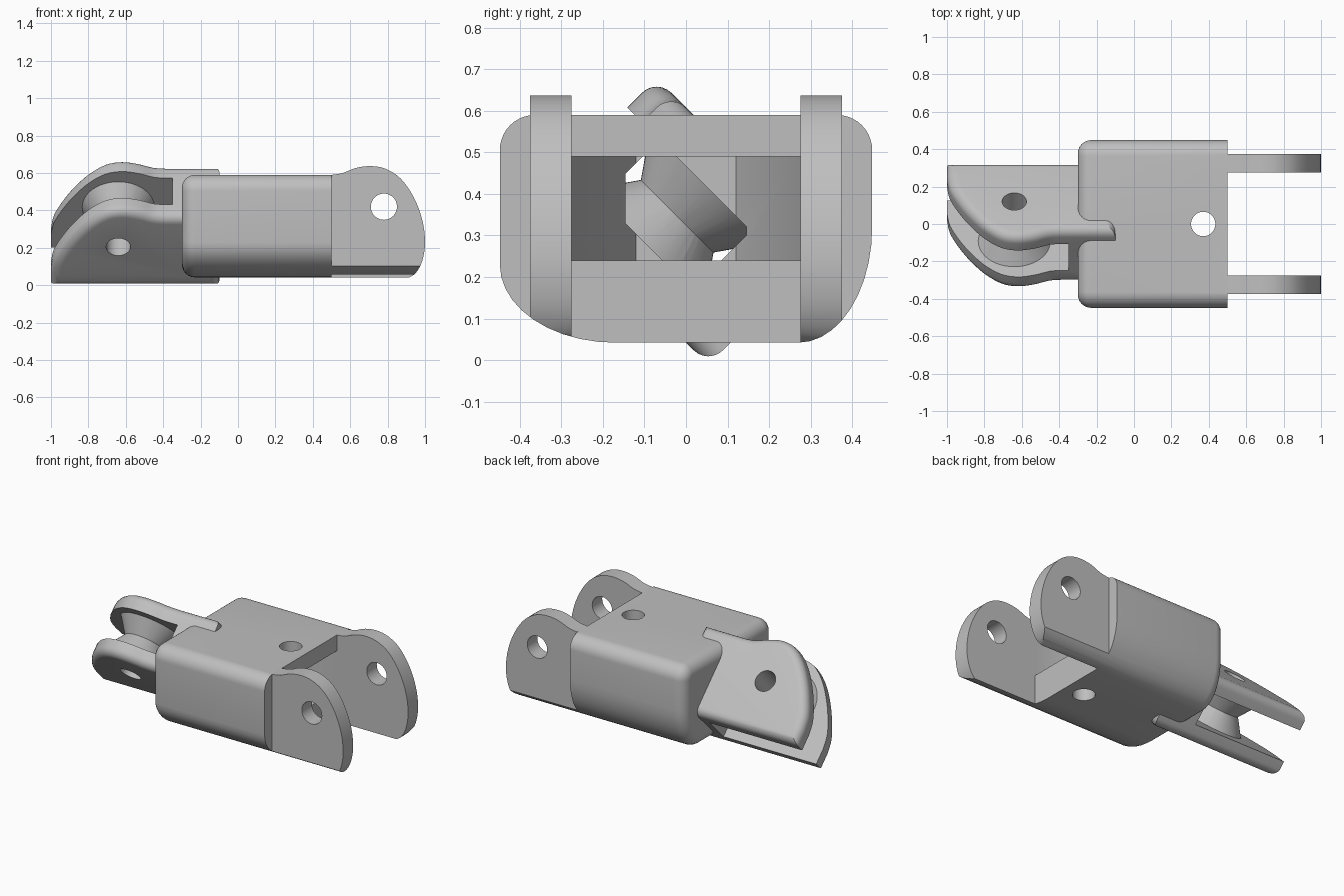
import bpy, bmesh
from math import radians, pi, cos, sin
from mathutils import Matrix, Vector

cube = bpy.data.objects.get("Cube")
if cube:
    bpy.data.objects.remove(cube, do_unlink=True)

grey = bpy.data.materials.new("plain_grey")
grey.use_nodes = True
grey.diffuse_color = (0.52, 0.52, 0.52, 1)
grey.node_tree.nodes["Principled BSDF"].inputs["Base Color"].default_value = (0.52, 0.52, 0.52, 1)

# Working frames: profile plane plus extrusion axis
FLAT = Matrix()
SIDE = Matrix.Rotation(radians(90), 4, 'X')                      # (x, z) along -y
END = Matrix(((0, 0, 1, 0), (1, 0, 0, 0), (0, 1, 0, 0), (0, 0, 0, 1)))  # (y, z) along x
FORK = Matrix.Translation((0, 0, 0.325)) @ Matrix.Rotation(radians(-45), 4, 'X')


def finish(bm, name, frame):
    bmesh.ops.recalc_face_normals(bm, faces=bm.faces)
    bm.transform(frame)
    mesh = bpy.data.meshes.new(name)
    bm.to_mesh(mesh)
    bm.free()
    mesh.materials.append(grey)
    obj = bpy.data.objects.new(name, mesh)
    bpy.context.collection.objects.link(obj)
    return obj


def prism(name, points, low, high, frame=FLAT, round_at=None, radius=0.05):
    """Extrude a profile; optionally round the rim of one end."""
    bm = bmesh.new()
    base = bm.faces.new([bm.verts.new((a, b, low)) for a, b in points])
    grown = bmesh.ops.extrude_face_region(bm, geom=[base], use_keep_orig=True)
    for item in grown["geom"]:
        if isinstance(item, bmesh.types.BMVert):
            item.co.z = high
    bmesh.ops.recalc_face_normals(bm, faces=bm.faces)
    if round_at is not None:
        rim = [e for e in bm.edges if all(abs(v.co.z - round_at) < 1e-5 for v in e.verts)]
        bmesh.ops.bevel(bm, geom=rim, offset=radius, segments=6, profile=0.5,
                        affect='EDGES', clamp_overlap=True)
    return finish(bm, name, frame)


def cone(name, center, r1, r2, depth, frame=FLAT):
    bm = bmesh.new()
    bmesh.ops.create_cone(bm, cap_ends=True, segments=48, radius1=r1, radius2=r2,
                          depth=depth, matrix=Matrix.Translation(center))
    return finish(bm, name, frame)


def combine(target, tool, operation):
    mod = target.modifiers.new("combine", 'BOOLEAN')
    mod.operation, mod.solver, mod.object = operation, 'EXACT', tool
    bpy.context.view_layer.update()
    graph = bpy.context.evaluated_depsgraph_get()
    mesh = bpy.data.meshes.new_from_object(target.evaluated_get(graph))
    target.modifiers.clear()
    target.data = mesh
    bpy.data.objects.remove(tool, do_unlink=True)


def spline(points, steps=4):
    """Smooth curve through the points."""
    pts = [Vector(p) for p in points]
    pts = [pts[0]] + pts + [pts[-1]]
    out = []
    for a, b, c, d in zip(pts, pts[1:], pts[2:], pts[3:]):
        for i in range(steps):
            t = i / steps
            out.append(tuple(0.5 * (2 * b + (c - a) * t + (2 * a - 5 * b + 4 * c - d) * t ** 2
                                    + (3 * b - a - 3 * c + d) * t ** 3)))
    return out + [tuple(points[-1])]


def corner(cy, cz, ry, rz, start):
    """Quarter ellipse, counter-clockwise from the start angle."""
    angles = [radians(start) + pi / 2 * i / 10 for i in range(11)]
    return [(cy + ry * cos(a), cz + rz * sin(a)) for a in angles]


bottom = corner(-0.17, 0.23, 0.278, 0.188, 180) + corner(0.27, 0.32, 0.178, 0.278, 270)
section = bottom + corner(0.363, 0.505, 0.085, 0.085, 0) + corner(-0.363, 0.505, 0.085, 0.085, 90)

# Housing with a rounded closed end
link = prism("link_body", section, -0.3, 0.5, END, round_at=-0.3, radius=0.07)

# Pair of side lugs, trimmed underneath to the housing section
lug = spline([(0.5, 0.59), (0.56, 0.6), (0.63, 0.627), (0.71, 0.637), (0.79, 0.622),
              (0.87, 0.57), (0.94, 0.47), (0.985, 0.35), (1, 0.23), (0.985, 0.13),
              (0.95, 0.065), (0.91, 0.04)]) + [(0.3, 0.04), (0.3, 0.55), (0.5, 0.55)]
for side in (-1, 1):
    low, high = sorted((side * 0.275, side * 0.375))
    ear = prism("side_lug", lug, low, high, SIDE)
    trim = prism("lug_trim", bottom + [(0.448, 0.8), (-0.448, 0.8)], 0.2, 1.1, END)
    combine(ear, trim, 'INTERSECT')
    combine(link, ear, 'UNION')

# Tilted fork: two plates with rounded outer rims, and a web between them
plate = spline([(-1, 0.18), (-0.985, 0.09), (-0.94, -0.01), (-0.88, -0.11), (-0.8, -0.21),
                (-0.71, -0.28), (-0.62, -0.3), (-0.53, -0.285), (-0.45, -0.257),
                (-0.38, -0.25)]) + [(-0.1, -0.25), (-0.1, 0.276), (-1, 0.276)]
for side in (-1, 1):
    low, high = sorted((side * 0.1, side * 0.2))
    cheek = prism("fork_plate", plate, low, high, FORK, round_at=side * 0.2, radius=0.05)
    combine(link, cheek, 'UNION')
web = prism("fork_web", [(-0.35, -0.25), (-0.22, -0.25), (-0.22, 0.276), (-0.35, 0.276)],
            -0.11, 0.11, FORK)
combine(link, web, 'UNION')

# Waisted spool between the plates
combine(link, cone("spool_lower", (-0.64, -0.03, -0.0525), 0.2, 0.12, 0.115, FORK), 'UNION')
combine(link, cone("spool_upper", (-0.64, -0.03, 0.0525), 0.12, 0.2, 0.115, FORK), 'UNION')

# Tapered inner channel and its opening into the fork
channel = [(0.6, -0.275), (0.6, 0.275), (0.1, 0.275), (-0.2, 0.12), (-0.2, -0.12), (0.1, -0.275)]
combine(link, prism("channel", channel, 0.24, 0.49), 'DIFFERENCE')
window = [(-0.37, -0.19), (-0.15, -0.19), (-0.15, 0.12), (-0.37, 0.12)]
combine(link, prism("window", window, -0.1, 0.1, FORK), 'DIFFERENCE')

# Pin holes
for center, radius, frame in (((0.37, 0, 0.3), 0.065, FLAT),
                              ((0.78, 0.42, 0), 0.07, SIDE),
                              ((-0.64, -0.03, 0), 0.065, FORK)):
    combine(link, cone("pin_hole", center, radius, radius, 1.2, frame), 'DIFFERENCE')

bpy.ops.object.select_all(action='DESELECT')
link.select_set(True)
bpy.context.view_layer.objects.active = link
bpy.ops.object.shade_smooth_by_angle(angle=radians(30))
